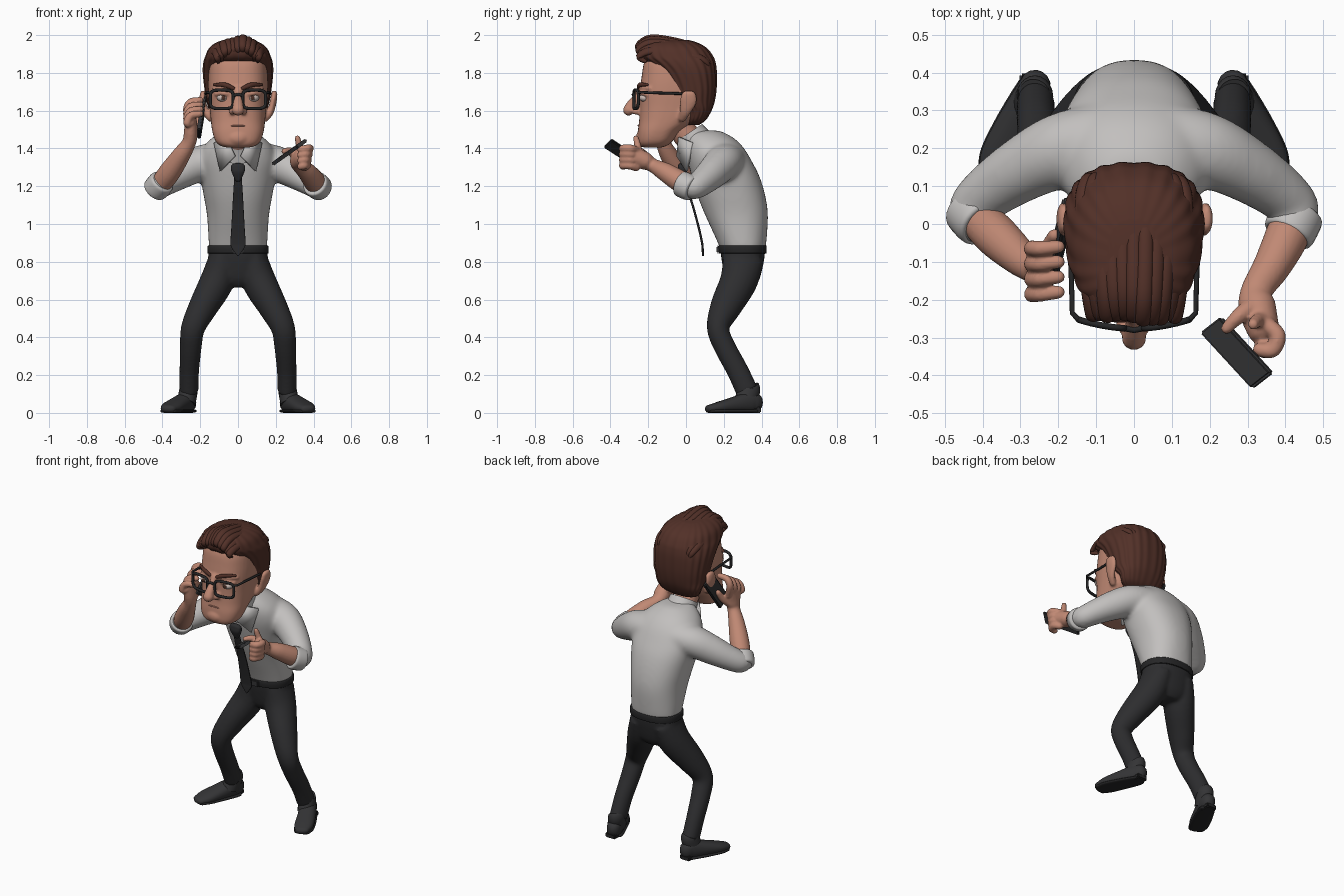
import bpy, bmesh, math, random
from mathutils import Vector, Matrix

random.seed(4)


def material(name, rgb):
    m = bpy.data.materials.new(name)
    m.diffuse_color = (*rgb, 1)
    return m


SKIN = material("skin", (0.53, 0.25, 0.175))
LIP = material("lip", (0.43, 0.19, 0.14))
HAIR = material("brown hair", (0.085, 0.03, 0.021))
SHIRT = material("shirt grey", (0.54, 0.525, 0.515))
CLOTH = material("trouser charcoal", (0.026, 0.026, 0.028))
SHOE = material("shoe grey", (0.034, 0.034, 0.036))
BLACK = material("black plastic", (0.019, 0.019, 0.02))
WHITE = material("eye white", (0.6, 0.5, 0.46))
IRIS = material("iris brown", (0.07, 0.03, 0.02))


def spline(rows, steps):
    """Catmull-Rom interpolation of (x, y, z, a, b) rows."""
    out = []
    for i in range(len(rows) - 1):
        p0, p1 = rows[max(i - 1, 0)], rows[i]
        p2, p3 = rows[i + 1], rows[min(i + 2, len(rows) - 1)]
        for k in range(steps):
            t = k / steps
            out.append([0.5 * (2 * b + (c - a) * t + (2 * a - 5 * b + 4 * c - d) * t * t
                               + (3 * b - a - 3 * c + d) * t ** 3)
                        for a, b, c, d in zip(p0, p1, p2, p3)])
    return out + [list(rows[-1])]


def sweep(bm, rows, ref=(1, 0, 0), n=20, p=2, flat=False, ball=False, steps=5, groove=0, floor=False):
    """Superellipse tube through rows; flat keeps the rings level, ball rounds the ends."""
    pts = spline(rows, steps)
    rings = []
    for i, r in enumerate(pts):
        t = Vector(pts[min(i + 1, len(pts) - 1)][:3]) - Vector(pts[max(i - 1, 0)][:3])
        t = Vector((0, 0, 1)) if flat else t.normalized()
        rings.append((Vector(r[:3]), t, max(r[3], 0.001), max(r[4], 0.001)))
    if ball:
        for end, sgn in ((0, -1), (-1, 1)):
            c, t, a, b = rings[end]
            for ang in (30, 55, 78):
                s, q = math.sin(math.radians(ang)), math.cos(math.radians(ang))
                new = (c + t * sgn * s * min(a, b), t, a * q, b * q)
                rings.insert(0, new) if end == 0 else rings.append(new)
    loops = []
    for c, t, a, b in rings:
        u = Vector(ref)
        u = (u - t * u.dot(t)).normalized()
        v = t.cross(u)
        loop = []
        for k in range(n):
            w = 2 * math.pi * k / n
            g = 1 + groove * math.cos(22 * w)
            cx, sy = math.cos(w), math.sin(w)
            co = (c + u * math.copysign(abs(cx) ** (2 / p), cx) * a * g
                  + v * math.copysign(abs(sy) ** (2 / p), sy) * b * g)
            if floor:
                co.z = max(co.z, 0)
            loop.append(bm.verts.new(co))
        loops.append(loop)
    for A, B in zip(loops, loops[1:]):
        for k in range(n):
            bm.faces.new((A[k], A[(k + 1) % n], B[(k + 1) % n], B[k]))
    bm.faces.new(loops[0])
    bm.faces.new(loops[-1])


def finish(name, bm, mat, voxel=0, smooth=4):
    bmesh.ops.recalc_face_normals(bm, faces=bm.faces[:])
    me = bpy.data.meshes.new(name)
    bm.to_mesh(me)
    bm.free()
    me.materials.append(mat)
    me.shade_smooth()
    if not voxel:
        me.set_sharp_from_angle(angle=math.radians(50))
    ob = bpy.data.objects.new(name, me)
    bpy.context.collection.objects.link(ob)
    if voxel:  # fuse overlapping volumes into one skin
        m = ob.modifiers.new("fuse", 'REMESH')
        m.mode, m.voxel_size, m.use_smooth_shade = 'VOXEL', voxel, True
        s = ob.modifiers.new("soften", 'SMOOTH')
        s.factor, s.iterations = 0.5, smooth
    return ob


def part(name, rows, mat, **kw):
    bm = bmesh.new()
    sweep(bm, rows, **kw)
    return finish(name, bm, mat)


def ball(bm, loc, size):
    bmesh.ops.create_uvsphere(bm, u_segments=20, v_segments=12, radius=1,
                              matrix=Matrix.Translation(loc) @ Matrix.Diagonal((*size, 1)))


def slab(name, c, d, w, thick, mat):
    """Bevelled plate with half-axes d and w."""
    d, w = Vector(d), Vector(w)
    nrm = d.cross(w).normalized() * thick / 2
    m = Matrix((d, w, nrm)).transposed().to_4x4()
    bm = bmesh.new()
    bmesh.ops.create_cube(bm, size=2, matrix=Matrix.Translation(c) @ m)
    bmesh.ops.bevel(bm, geom=bm.edges[:], offset=0.006, segments=2, affect='EDGES')
    return finish(name, bm, mat)


def wire(name, pts, r, mat, cyclic=False):
    cu = bpy.data.curves.new(name, 'CURVE')
    cu.dimensions, cu.bevel_depth, cu.bevel_resolution, cu.use_fill_caps = '3D', r, 2, True
    sp = cu.splines.new('POLY')
    sp.points.add(len(pts) - 1)
    for q, co in zip(sp.points, pts):
        q.co = (*co, 1)
    sp.use_cyclic_u = cyclic
    cu.materials.append(mat)
    bpy.context.collection.objects.link(bpy.data.objects.new(name, cu))


def prof(table):  # (z, y front, y back, half width) -> sweep rows
    return [(0, (f + b) / 2, z, a, (b - f) / 2) for z, f, b, a in table]


def flip(rows, s):
    return [(r[0] * s, *r[1:]) for r in rows]


# shirt: torso and upper sleeves fused
bm = bmesh.new()
sweep(bm, prof([(0.86, .185, .42, .153), (.93, .155, .428, .157), (1.05, .10, .434, .165), (1.15, .06, .420, .182),
                (1.25, .03, .390, .20), (1.33, .01, .350, .208), (1.40, .0, .308, .188), (1.45, .0, .26, .145),
                (1.485, .01, .20, .09), (1.495, .03, .17, .05)]), n=32, p=2.25, flat=True)
for s in (-1, 1):
    sweep(bm, flip([(.08, .22, 1.34, .09, .10), (.19, .195, 1.325, .094, .10), (.285, .15, 1.28, .088, .088),
                    (.37, .095, 1.23, .075, .076), (.422, .047, 1.197, .067, .067), (.422, .01, 1.205, .062, .062)], s),
          ref=(0, 0, 1), ball=True)
finish("shirt", bm, SHIRT, 0.011, 16)

# rolled cuffs
for nm, a, b in (("right_cuff", (-.445, .045, 1.175), (-.40, .0, 1.225)), ("left_cuff", (.44, .035, 1.185), (.405, -.03, 1.215))):
    a, b = Vector(a), Vector(b)
    part(nm, [(*a.lerp(b, t), r, r) for t, r in ((0, .058), (.15, .068), (.8, .07), (1, .064), (1.02, .05))],
         SHIRT, ref=(0, 0, 1), n=24)

# collar and neck
part("collar_band", [(0, .09, 1.38, .12, .11), (0, .05, 1.44, .095, .09), (0, .02, 1.485, .085, .08)], SHIRT, n=28)
part("neck", [(0, .06, 1.40, .07, .07), (0, -.02, 1.5, .07, .07), (0, -.05, 1.6, .07, .07)], SKIN)
for s in (-1, 1):
    bm = bmesh.new()
    bm.faces.new([bm.verts.new((x * s, y, z)) for x, y, z in
                  ((.012, -.04, 1.36), (.06, -.03, 1.46), (.12, .04, 1.43), (.088, .01, 1.28))])
    finish("collar_flap", bm, SHIRT).modifiers.new("thick", 'SOLIDIFY').thickness = 0.014

# tie
part("tie", [(0, -.02, 1.27, .018, .008), (0, .0, 1.2, .023, .007), (0, .035, 1.1, .029, .006), (0, .07, .97, .036, .006),
             (0, .085, .9, .040, .006), (0, .088, .87, .032, .006), (0, .09, .83, .003, .005)], CLOTH, p=4)
part("tie_knot", [(0, -.025, 1.305, .038, .018), (0, -.02, 1.28, .036, .024), (0, -.012, 1.24, .018, .016)], CLOTH, p=3, ball=True)

# trousers: pelvis and legs fused
bm = bmesh.new()
sweep(bm, prof([(.665, .24, .36, .06), (.71, .21, .39, .13), (.80, .19, .412, .157), (.865, .182, .42, .154)]), n=32, p=2.3, flat=True)
for s in (-1, 1):
    sweep(bm, flip([(.08, .305, .82, .075, .11), (.11, .28, .70, .090, .10), (.185, .21, .56, .077, .083), (.238, .17, .45, .064, .060),
                    (.25, .205, .35, .058, .058), (.258, .275, .22, .052, .058), (.26, .325, .11, .050, .060)], s))
finish("trousers", bm, CLOTH, 0.010, 6)
part("belt", prof([(.845, .176, .425, .160), (.85, .174, .427, .162), (.88, .172, .427, .162), (.886, .176, .423, .158)]),
     BLACK, n=40, p=2.3, flat=True, steps=2)
slab("belt_buckle", (0, .17, .865), (.03, 0, 0), (0, 0, .02), .016, SHOE)

# shoes
for s in (-1, 1):
    bm = bmesh.new()
    path = [(.262, .365, .055, .042, .05), (.275, .33, .055, .049, .055), (.315, .25, .042, .055, .042),
            (.35, .175, .030, .056, .030), (.37, .125, .022, .042, .021)]
    sweep(bm, flip(path, s), p=2.4, ball=True, floor=True)
    sweep(bm, flip([(.275, .31, .05, .05, .06), (.262, .335, .12, .049, .058), (.262, .335, .135, .044, .052)], s))
    finish("shoe", bm, SHOE)
    part("sole", flip([(x, y, .010, a + .003, .010) for x, y, z, a, b in path], s), BLACK, p=3, ball=True, floor=True)
    slab("shoe_heel", (.267 * s, .363, .015), (.035, 0, 0), (0, .035, 0), .03, BLACK)

# right arm: forearm, palm and fingers holding a phone at the ear
bm = bmesh.new()
sweep(bm, [(-.425, .03, 1.19, .052, .052), (-.365, -.03, 1.27, .058, .058), (-.30, -.09, 1.365, .048, .048),
           (-.26, -.12, 1.43, .037, .040), (-.25, -.125, 1.48, .037, .053), (-.25, -.125, 1.55, .032, .066)], ball=True)
for k in range(4):
    y, z = -.065 - .04 * k, 1.635 - .024 * k
    sweep(bm, [(-.25, -.125 + (y + .125) * .8, 1.535, .021, .021), (-.27, y, z - .03, .022, .022),
               (-.25, y, z + .01, .021, .021), (-.20, y + .005, z + .02, .018, .018)], ref=(0, 1, 0), n=10, ball=True)
sweep(bm, [(-.245, -.10, 1.47, .024, .024), (-.225, -.06, 1.51, .022, .022), (-.21, -.03, 1.56, .018, .018)], n=10, ball=True)
finish("right_forearm_and_hand", bm, SKIN, 0.006, 3)
slab("phone_at_ear", (-.193, -.03, 1.568), (-.015, -.06, -.093), (0, .042, -.0265), .022, SHOE)

# left arm: hand held forward with a second phone
bm = bmesh.new()
sweep(bm, [(.425, .03, 1.195, .052, .052), (.405, -.03, 1.225, .058, .058), (.365, -.11, 1.275, .050, .050),
           (.325, -.175, 1.31, .037, .042), (.325, -.22, 1.335, .048, .050), (.34, -.275, 1.355, .05, .044)], ref=(0, 0, 1), ball=True)
for k in range(4):
    z = 1.40 - .03 * k
    sweep(bm, [(.35, -.265, z - .01, .022, .022), (.380 - .005 * k, -.295, z, .022, .022), (.366 - .005 * k, -.333, z, .021, .021),
               (.332, -.332, z - .005, .019, .019)], ref=(0, 0, 1), n=10, ball=True)
sweep(bm, [(.31, -.22, 1.36, .027, .027), (.275, -.245, 1.385, .021, .021), (.245, -.275, 1.385, .016, .016)], ref=(0, 0, 1), n=10, ball=True)
sweep(bm, [(.335, -.25, 1.38, .021, .021), (.322, -.258, 1.425, .018, .018), (.315, -.265, 1.455, .015, .015)], n=10, ball=True)
finish("left_forearm_and_hand", bm, SKIN, 0.006, 3)
slab("phone_in_hand", (.272, -.34, 1.38), (.068, -.074, .048), (-.027, -.021, -.02), .02, SHOE)

# head with nose and ears fused
bm = bmesh.new()
sweep(bm, prof([(1.405, -.225, -.13, .06), (1.415, -.245, -.10, .095), (1.44, -.255, -.07, .12), (1.49, -.255, -.03, .136),
                (1.55, -.248, .05, .144), (1.62, -.245, .10, .15), (1.70, -.245, .13, .157), (1.78, -.235, .13, .157),
                (1.86, -.22, .11, .147), (1.92, -.18, .07, .11), (1.94, -.14, .03, .06)]), n=40, p=2.6, flat=True)
sweep(bm, [(0, -.238, 1.715, .018, .02), (0, -.260, 1.67, .022, .023), (0, -.288, 1.63, .028, .028), (0, -.304, 1.603, .033, .030)], ball=True)
for s in (-1, 1):
    ball(bm, (.029 * s, -.264, 1.597), (.019, .025, .019))
    ex = .004 * s  # ear lobe and shell, then brow ridge and upper eyelid
    sweep(bm, flip([(.145, -.02, 1.56, .02, .022), (.172, -.005, 1.595, .018, .03), (.187, .012, 1.65, .018, .045),
                    (.188 + ex, .015, 1.69, .017, .038)], s), ball=True)
    sweep(bm, flip([(.02, -.245, 1.715, .01, .015), (.08, -.226, 1.722, .012, .016), (.125, -.185, 1.718, .01, .014)], s), ref=(0, 0, 1), ball=True)
    sweep(bm, flip([(.045, -.236, 1.686, .010, .010), (.08, -.236, 1.692, .012, .016), (.118, -.205, 1.686, .010, .010)], s), ref=(0, 0, 1), ball=True)
ball(bm, (0, -.232, 1.455), (.06, .035, .04))
finish("head", bm, SKIN, 0.0075, 5)
part("mouth", [(-.056, -.236, 1.513, .002, .006), (-.025, -.247, 1.520, .004, .008), (0, -.250, 1.521, .004, .008),
               (.025, -.247, 1.520, .004, .008), (.056, -.236, 1.513, .002, .006)], LIP, ref=(0, 0, 1), n=10, ball=True)

# eyes, eyebrows and glasses
def lens(x):
    return -.276 + 1.1 * x * x


for s in (-1, 1):
    for nm, loc, size, mat in (("eye", (.08 * s, -.217, 1.668), (.031, .030, .022), WHITE),
                               ("iris", (.077 * s, -.245, 1.668), (.012, .004, .012), IRIS)):
        bm = bmesh.new()
        ball(bm, loc, size)
        finish(nm, bm, mat)
    part("eyebrow", flip([(.025, -.25, 1.718, .010, .010), (.07, -.245, 1.736, .013, .010), (.125, -.205, 1.737, .007, .008)], s),
         HAIR, ref=(0, 0, 1), n=12, ball=True)
    rim = []
    for k in range(32):
        c, q = math.cos(math.pi * k / 16), math.sin(math.pi * k / 16)
        x = s * (.086 + .061 * math.copysign(abs(c) ** .5, c))
        rim.append((x, lens(x), 1.66 + .049 * math.copysign(abs(q) ** .5, q)))
    wire("glasses_rim", rim, .0085, BLACK, True)
    wire("glasses_temple", [(.147 * s, lens(.147), 1.695), (.163 * s, -.235, 1.697), (.166 * s, -.12, 1.693), (.172 * s, -.02, 1.69)], .007, BLACK)
wire("glasses_bridge", [(-.028, lens(.028), 1.68), (0, lens(0) - .004, 1.686), (.028, lens(.028), 1.68)], .008, BLACK)

# hair mass, its face edge cut by the head, then swept-back locks
part("hair", prof([(1.525, .0, .07, .08), (1.55, .0, .105, .125), (1.60, -.005, .135, .150), (1.65, -.07, .152, .165), (1.72, -.095, .162, .176),
                   (1.80, -.145, .163, .184), (1.85, -.20, .157, .182), (1.885, -.245, .145, .172), (1.93, -.25, .112, .152),
                   (1.96, -.225, .06, .115), (1.975, -.19, .01, .07)]), HAIR, n=132, p=2.35, flat=True, groove=.014)
bm = bmesh.new()
for k in range(11):
    th = math.radians(-50 + 10 * k)
    j = random.uniform(-.009, .009)
    rows = [(math.sin(th) * rx, y - j, 1.80 + math.cos(th) * (h + j), a, a * .7) for y, h, rx, a in
            ((-.215, .095, .135, .012), (-.25, .135, .142, .020), (-.185, .182, .158, .022), (-.06, .170, .178, .021),
             (.06, .132, .182, .020), (.115, .08, .165, .016), (.125, .02, .14, .005))]
    sweep(bm, rows, ref=(math.cos(th), 0, -math.sin(th)), n=12, ball=True)
finish("hair_locks", bm, HAIR)
